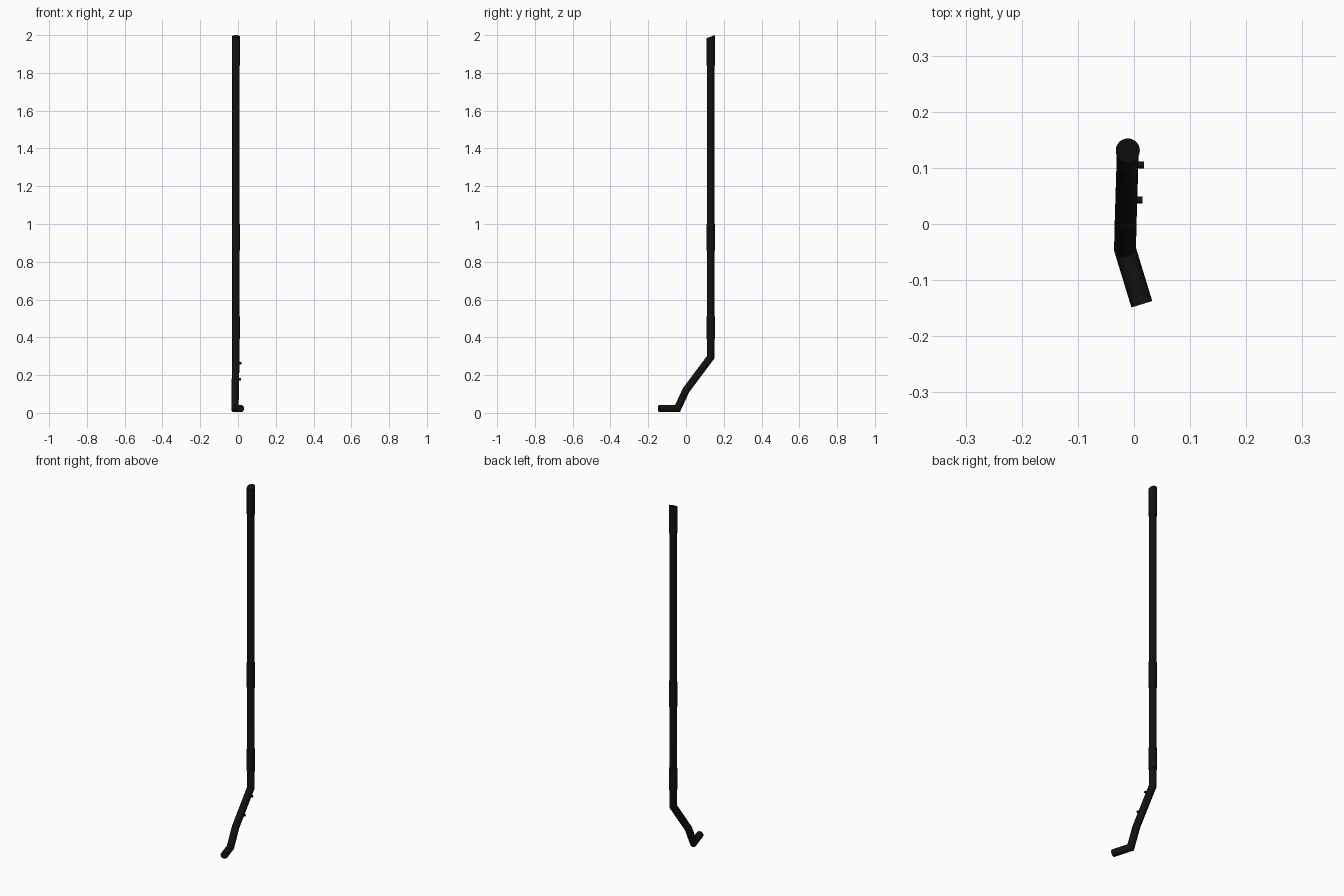
import bpy, bmesh, math
from mathutils import Vector

if "Cube" in bpy.data.objects:
    bpy.data.objects.remove(bpy.data.objects["Cube"])

SIDES = 24
black = bpy.data.materials.new("black")
black.diffuse_color = (0.006, 0.006, 0.006, 1)
black.use_nodes = True
black.node_tree.nodes["Principled BSDF"].inputs["Base Color"].default_value = black.diffuse_color


def tube(name, path, r, start_normal=None):
    """Round bar swept along a path with mitred corners; the first end can be cut at a slant."""
    pts = [Vector(p) for p in path]
    bm = bmesh.new()
    d = (pts[1] - pts[0]).normalized()
    u = d.orthogonal().normalized()
    v = d.cross(u)
    flat = [pts[0] + r * (math.cos(a) * u + math.sin(a) * v)
            for a in (2 * math.pi * i / SIDES for i in range(SIDES))]
    rings = []
    for k, p in enumerate(pts):
        # project the ring along the incoming segment onto the joint plane
        d_in = (p - pts[k - 1]).normalized() if k else d
        d_out = (pts[k + 1] - p).normalized() if k < len(pts) - 1 else d_in
        n = (d_in + d_out).normalized()
        if k == 0 and start_normal:
            n = Vector(start_normal)
        flat = [c + d_in * ((p - c).dot(n) / d_in.dot(n)) for c in flat]
        rings.append([bm.verts.new(c) for c in flat])
    for a, b in zip(rings, rings[1:]):
        for i in range(SIDES):
            j = (i + 1) % SIDES
            bm.faces.new((a[i], a[j], b[j], b[i]))
    bm.faces.new(rings[0])
    bm.faces.new(rings[-1])
    bmesh.ops.recalc_face_normals(bm, faces=bm.faces)
    me = bpy.data.meshes.new(name)
    bm.to_mesh(me)
    bm.free()
    ob = bpy.data.objects.new(name, me)
    bpy.context.collection.objects.link(ob)
    me.materials.append(black)
    bpy.context.view_layer.objects.active = ob
    ob.select_set(True)
    bpy.ops.object.shade_smooth_by_angle(angle=math.radians(30))
    ob.select_set(False)
    return ob


X, Y = -0.011, 0.131
SLANT = (0, -0.37, 1)

# bent main bar: long shaft, angled neck, heel and flat toe
tube("shaft", [(X, Y, 1.985), (X, Y, 0.295), (-0.015, 0.0, 0.12),
               (-0.016, -0.045, 0.023), (0.014, -0.143, 0.023)], 0.0195, SLANT)

# slightly thicker sleeves, the top one cut at a slant
tube("top_sleeve", [(X, Y, 1.992), (X, Y, 1.84)], 0.0215, SLANT)
tube("middle_sleeve", [(X, Y, 1.0), (X, Y, 0.86)], 0.0215)
tube("lower_sleeve", [(X, Y, 0.51), (X, Y, 0.39)], 0.0215)

# small pegs on the side of the neck
for name, x, y, z in (("upper_peg", 0.018, 0.105, 0.262), ("lower_peg", 0.015, 0.043, 0.178)):
    tube(name, [(x - 0.025, y, z), (x, y, z)], 0.0063)
